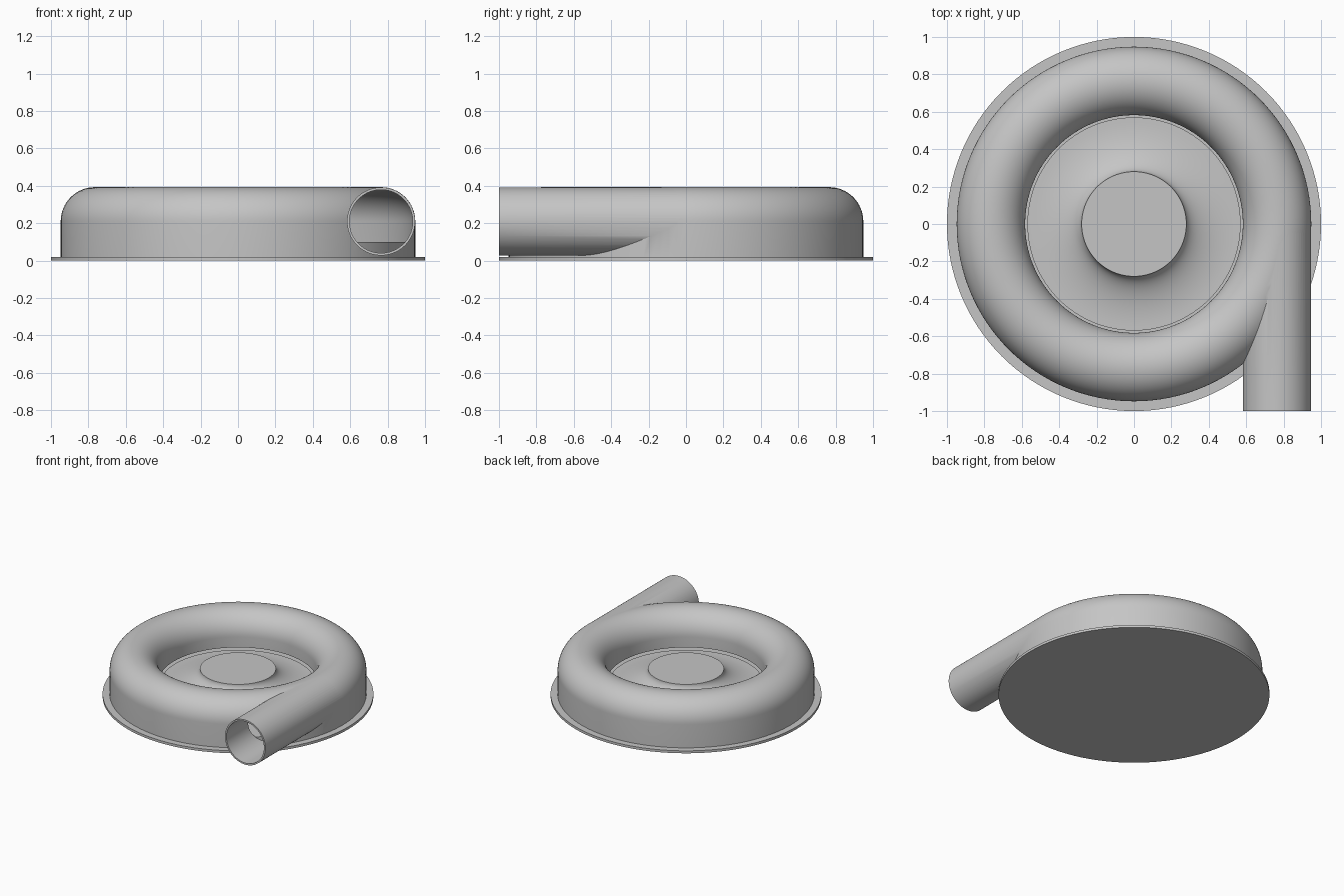
import bpy, bmesh
from math import pi, sin, cos, radians
from mathutils import Matrix, Vector

cube = bpy.data.objects.get("Cube")
if cube:
    bpy.data.objects.remove(cube, do_unlink=True)

grey = bpy.data.materials.new("plain grey")
grey.use_nodes = True
colour = (0.56, 0.56, 0.56, 1)
grey.diffuse_color = colour
grey.node_tree.nodes["Principled BSDF"].inputs["Base Color"].default_value = colour

TUBE_R, TUBE_Z, WALL = 0.765, 0.21, 0.013
OUTER = 0.183
INNER = OUTER - WALL


def make_object(name, bm):
    bmesh.ops.remove_doubles(bm, verts=bm.verts, dist=1e-5)
    bmesh.ops.recalc_face_normals(bm, faces=bm.faces)
    mesh = bpy.data.meshes.new(name)
    bm.to_mesh(mesh)
    bm.free()
    mesh.materials.append(grey)
    obj = bpy.data.objects.new(name, mesh)
    bpy.context.collection.objects.link(obj)
    return obj


def lathe(name, profile, steps=128):
    """Revolve a closed (radius, height) outline around z."""
    bm = bmesh.new()
    rings = []
    for i in range(steps):
        a = 2 * pi * i / steps
        rings.append([bm.verts.new((r * cos(a), r * sin(a), z)) for r, z in profile])
    for i, ring in enumerate(rings):
        following = rings[(i + 1) % steps]
        for j in range(len(profile)):
            k = (j + 1) % len(profile)
            if profile[j][0] == 0 and profile[k][0] == 0:
                continue
            corners = [ring[j], following[j], following[k], ring[k]]
            if profile[j][0] == 0:
                corners.pop(1)
            elif profile[k][0] == 0:
                corners.pop(2)
            bm.faces.new(corners)
    return make_object(name, bm)


def disc(name, radius, low, high):
    bm = bmesh.new()
    bmesh.ops.create_cone(bm, cap_ends=True, segments=128, radius1=radius,
                          radius2=radius, depth=high - low,
                          matrix=Matrix.Translation((0, 0, (low + high) / 2)))
    return make_object(name, bm)


def straight_pipe(name, radius, front):
    """Solid rod along y from the given front end to y = 0."""
    place = Matrix.Translation((TUBE_R, front / 2, TUBE_Z)) @ Matrix.Rotation(pi / 2, 4, 'X')
    bm = bmesh.new()
    bmesh.ops.create_cone(bm, cap_ends=True, segments=72, radius1=radius,
                          radius2=radius, depth=-front, matrix=place)
    return make_object(name, bm)


def arch(radius, steps=32):
    """Half circle over the ring, from the outside to the inside."""
    return [(TUBE_R + radius * cos(pi * i / steps), TUBE_Z + radius * sin(pi * i / steps))
            for i in range(steps + 1)]


def combine(target, other, operation):
    mod = target.modifiers.new(operation.lower(), 'BOOLEAN')
    mod.operation, mod.solver, mod.object = operation, 'EXACT', other
    bpy.context.view_layer.objects.active = target
    bpy.ops.object.modifier_apply(modifier=mod.name)
    bpy.data.objects.remove(other, do_unlink=True)


# Round base flange and the raised floor inside the housing
flange = disc("base_flange", 1.0, 0, 0.02)
floor = disc("inner_floor", TUBE_R + INNER + 0.004, 0.015, 0.1)

# Hollow ring housing joined to the tangential outlet pipe
lip = 0.125
housing = lathe("ring_housing", [(TUBE_R + OUTER, 0.01)] + arch(OUTER)
                + [(TUBE_R - OUTER, 0.01)])
combine(housing, straight_pipe("outlet_pipe", OUTER - 0.001, -1.0), 'UNION')
cavity = lathe("cavity_cutter", [(TUBE_R + INNER, 0)] + arch(INNER)
               + [(TUBE_R - INNER, lip), (0.5, lip), (0.5, 0)])
combine(housing, cavity, 'DIFFERENCE')
combine(housing, straight_pipe("bore_cutter", INNER - 0.001, -1.05), 'DIFFERENCE')

# Central hub with a flat top that flares into a disc
flare = [(0.55 - 0.27 * cos(pi / 2 * i / 20), 0.225 - 0.115 * sin(pi / 2 * i / 20))
         for i in range(21)]
hub = lathe("flared_hub", [(0, 0.225)] + flare + [(0.57, 0.11), (0.57, 0.09), (0, 0.09)])

# Smooth curved surfaces, keep crisp rims
bpy.ops.object.select_all(action='DESELECT')
for obj in (flange, floor, housing, hub):
    obj.select_set(True)
    bpy.context.view_layer.objects.active = obj
bpy.ops.object.shade_smooth_by_angle(angle=radians(30))
